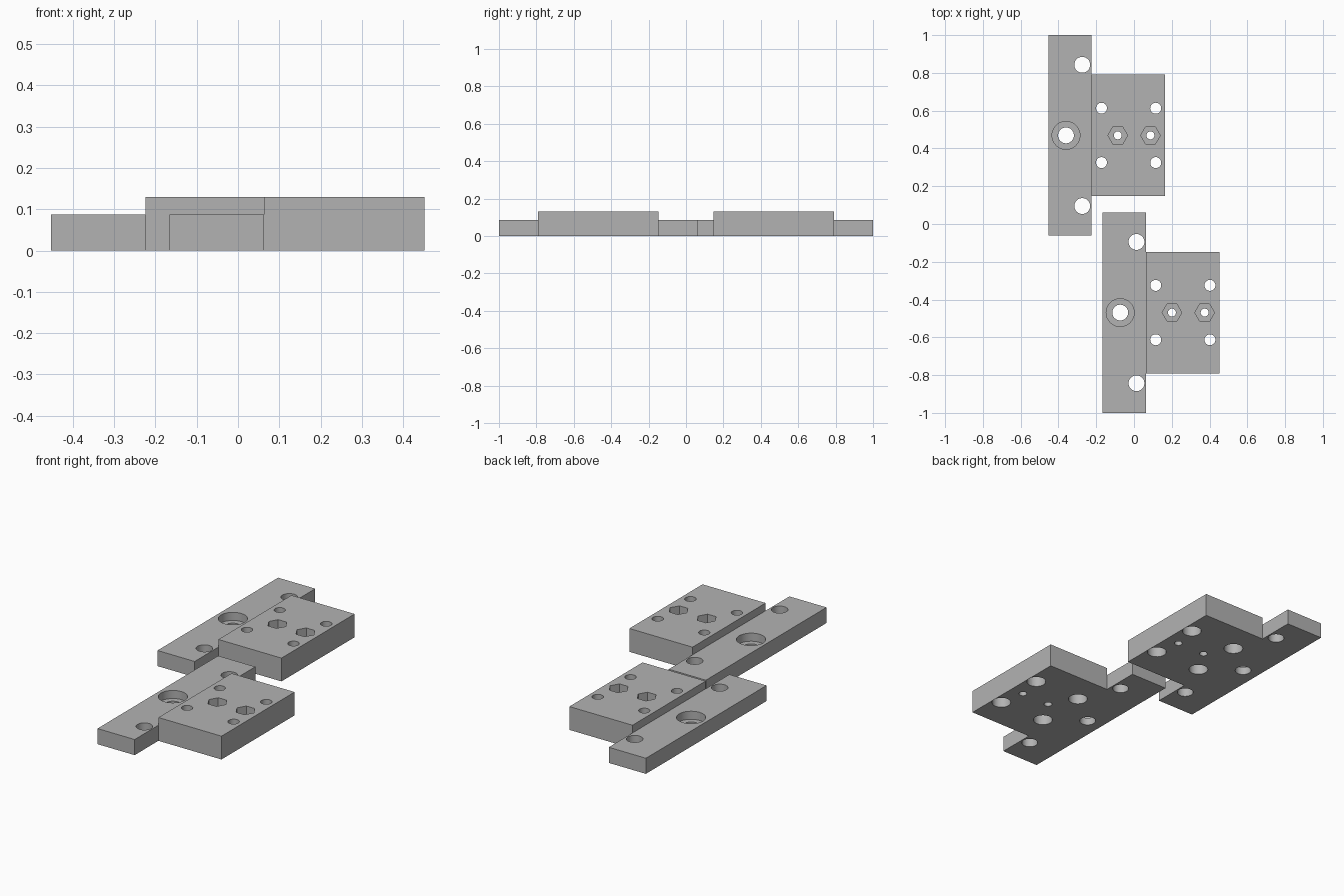
import bpy, bmesh, math
from mathutils import Matrix

cube = bpy.data.objects.get("Cube")
if cube:
    bpy.data.objects.remove(cube, do_unlink=True)

# Plate dimensions, local origin on the block's left seam at mid length
RAIL_W, RAIL_H, RAIL_HALF = 0.229, 0.087, 0.531
BLOCK_W, BLOCK_H, BLOCK_HALF = 0.389, 0.13, 0.322

grey = bpy.data.materials.new("plain_grey")
grey.use_nodes = True
grey.diffuse_color = (0.45, 0.45, 0.45, 1)
grey.node_tree.nodes["Principled BSDF"].inputs["Base Color"].default_value = grey.diffuse_color


def make_object(name, bm):
    mesh = bpy.data.meshes.new(name)
    bm.to_mesh(mesh)
    bm.free()
    mesh.materials.append(grey)
    obj = bpy.data.objects.new(name, mesh)
    bpy.context.collection.objects.link(obj)
    return obj


def raise_faces(bm, faces, height):
    """Extrude faces upward and return the new top faces."""
    geom = bmesh.ops.extrude_face_region(bm, geom=faces)["geom"]
    verts = [g for g in geom if isinstance(g, bmesh.types.BMVert)]
    bmesh.ops.translate(bm, verts=verts, vec=(0, 0, height))
    return [g for g in geom if isinstance(g, bmesh.types.BMFace)]


def drill(bm, x, y, radius, z0, z1, sides=32):
    """Add one vertical drill bit; six-sided bits point along x."""
    place = Matrix.Translation((x, y, (z0 + z1) / 2)) @ Matrix.Rotation(math.pi / 2, 4, "Z")
    bmesh.ops.create_cone(bm, cap_ends=True, segments=sides, radius1=radius,
                          radius2=radius, depth=z1 - z0, matrix=place)


# Body: low rail and taller block fused in one T-shaped footprint
bm = bmesh.new()
r, b = RAIL_HALF, BLOCK_HALF
v = [bm.verts.new((x, y, 0)) for x, y in (
    (-RAIL_W, -r), (0, -r), (0, -b), (0, b), (0, r), (-RAIL_W, r),
    (BLOCK_W, -b), (BLOCK_W, b))]
footprint = [bm.faces.new(v[:6]), bm.faces.new((v[2], v[6], v[7], v[3]))]
tops = raise_faces(bm, footprint, RAIL_H)
block_top = max(tops, key=lambda f: f.calc_center_median().x)
raise_faces(bm, [block_top], BLOCK_H - RAIL_H)
bmesh.ops.dissolve_limit(bm, angle_limit=0.01, verts=bm.verts[:], edges=bm.edges[:])
bmesh.ops.recalc_face_normals(bm, faces=bm.faces[:])
plate = make_object("rear_mounting_plate", bm)

# Through holes and wider pockets
holes, pockets = bmesh.new(), bmesh.new()
LOW, HIGH = -0.05, 0.2
drill(holes, -0.136, 0, 0.042, LOW, HIGH)
drill(pockets, -0.136, 0, 0.074, RAIL_H - 0.045, HIGH)
for side in (-1, 1):
    drill(holes, -0.05, side * 0.374, 0.042, LOW, HIGH)
    for x in (0.052, 0.339):
        drill(holes, x, side * 0.144, 0.029, LOW, HIGH)
        drill(pockets, x, side * 0.144, 0.05, LOW, 0.08)
for x in (0.138, 0.311):
    drill(holes, x, 0, 0.021, LOW, HIGH)
    drill(pockets, x, 0, 0.052, 0.06, HIGH, sides=6)

cutters = [make_object("through_hole_cutter", holes), make_object("pocket_cutter", pockets)]
for cutter in cutters:
    cutter.hide_render = True
    mod = plate.modifiers.new("cut", "BOOLEAN")
    mod.operation, mod.solver, mod.object = "DIFFERENCE", "EXACT", cutter

# Bake the cuts and remove the cutters
bpy.context.view_layer.update()
baked = bpy.data.meshes.new_from_object(plate.evaluated_get(bpy.context.evaluated_depsgraph_get()))
plate.modifiers.clear()
plate.data = baked
for cutter in cutters:
    bpy.data.objects.remove(cutter, do_unlink=True)

bpy.ops.object.select_all(action="DESELECT")
plate.select_set(True)
bpy.context.view_layer.objects.active = plate
bpy.ops.object.shade_smooth_by_angle(angle=math.radians(30))

# Second identical plate, offset diagonally
front = plate.copy()
front.name = "front_mounting_plate"
bpy.context.collection.objects.link(front)
plate.location = (-0.224, 0.469, 0)
front.location = (0.063, -0.469, 0)
